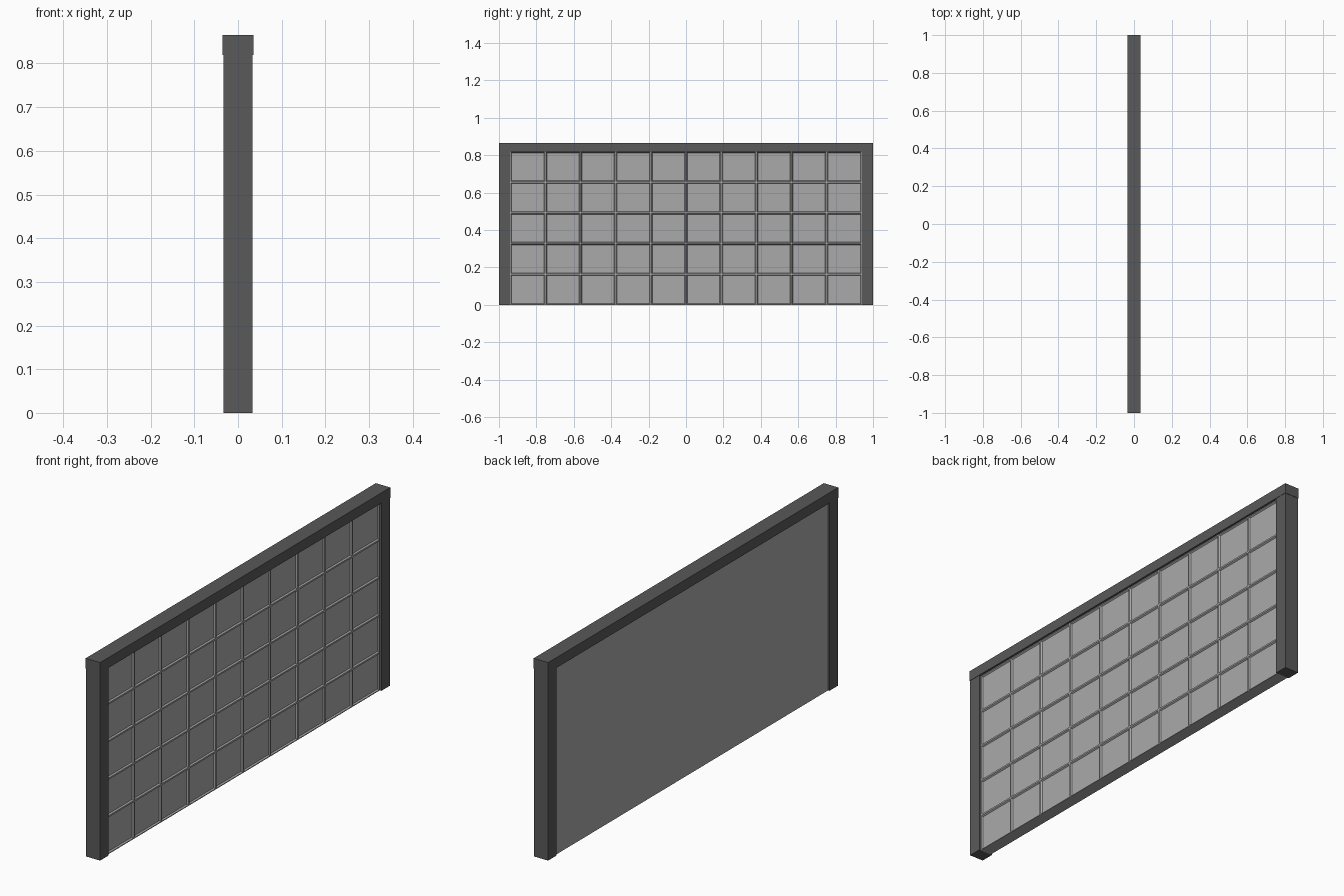
import bpy, bmesh
from mathutils import Matrix, Vector

if "Cube" in bpy.data.objects:
    bpy.data.objects.remove(bpy.data.objects["Cube"])

HALF_T, POST_W, DOOR_H, TOP = 0.035, 0.06, 0.82, 0.865
COLS, ROWS = 10, 5
DOOR_W = 2 - 2 * POST_W
FRONT_X, BACK_X = 0.026, -0.027
LIP = 0.0015  # header overhang past the posts


def material(name, v):
    m = bpy.data.materials.new(name)
    m.diffuse_color = (v, v, v, 1)
    m.use_nodes = True
    m.node_tree.nodes["Principled BSDF"].inputs["Base Color"].default_value = m.diffuse_color
    return m


def add_mesh(name, bm, mat):
    bmesh.ops.recalc_face_normals(bm, faces=bm.faces[:])
    me = bpy.data.meshes.new(name)
    bm.to_mesh(me)
    bm.free()
    me.materials.append(mat)
    ob = bpy.data.objects.new(name, me)
    bpy.context.collection.objects.link(ob)
    return ob


def box(name, lo, hi, mat):
    lo, hi = Vector(lo), Vector(hi)
    bm = bmesh.new()
    m = Matrix.Translation((lo + hi) / 2) @ Matrix.Diagonal((*(hi - lo), 1))
    bmesh.ops.create_cube(bm, size=1, matrix=m)
    return add_mesh(name, bm, mat)


dark = material("dark_grey", 0.10)
light = material("mid_grey", 0.40)

# Frame: two posts and the header
t = HALF_T - LIP
box("left_post", (-t, -1 + LIP, 0), (t, -1 + POST_W, DOOR_H), dark)
box("right_post", (-t, 1 - POST_W, 0), (t, 1 - LIP, DOOR_H), dark)
box("header", (-HALF_T, -1, DOOR_H), (HALF_T, 1, TOP), dark)

# Door front: grid of cells in the YZ plane
bm = bmesh.new()
bmesh.ops.create_grid(bm, x_segments=COLS, y_segments=ROWS, size=0.5)
for v in bm.verts:
    v.co = (FRONT_X, v.co.x * DOOR_W, (v.co.y + 0.5) * DOOR_H)
bm.normal_update()
cells = bm.faces[:]

# Door edges and flat back
border = [e for e in bm.edges if e.is_boundary]
ext = bmesh.ops.extrude_edge_only(bm, edges=border)["geom"]
for v in ext:
    if isinstance(v, bmesh.types.BMVert):
        v.co.x = BACK_X
rim = [e for e in bm.edges if e.is_boundary]
bmesh.ops.holes_fill(bm, edges=rim, sides=0)
bmesh.ops.recalc_face_normals(bm, faces=bm.faces[:])
bm.normal_update()

# Sunken bevelled pane in every cell
bmesh.ops.inset_individual(bm, faces=cells, thickness=0.005)
bmesh.ops.inset_individual(bm, faces=cells, thickness=0.006, depth=-0.006)
add_mesh("door_panel", bm, light)
